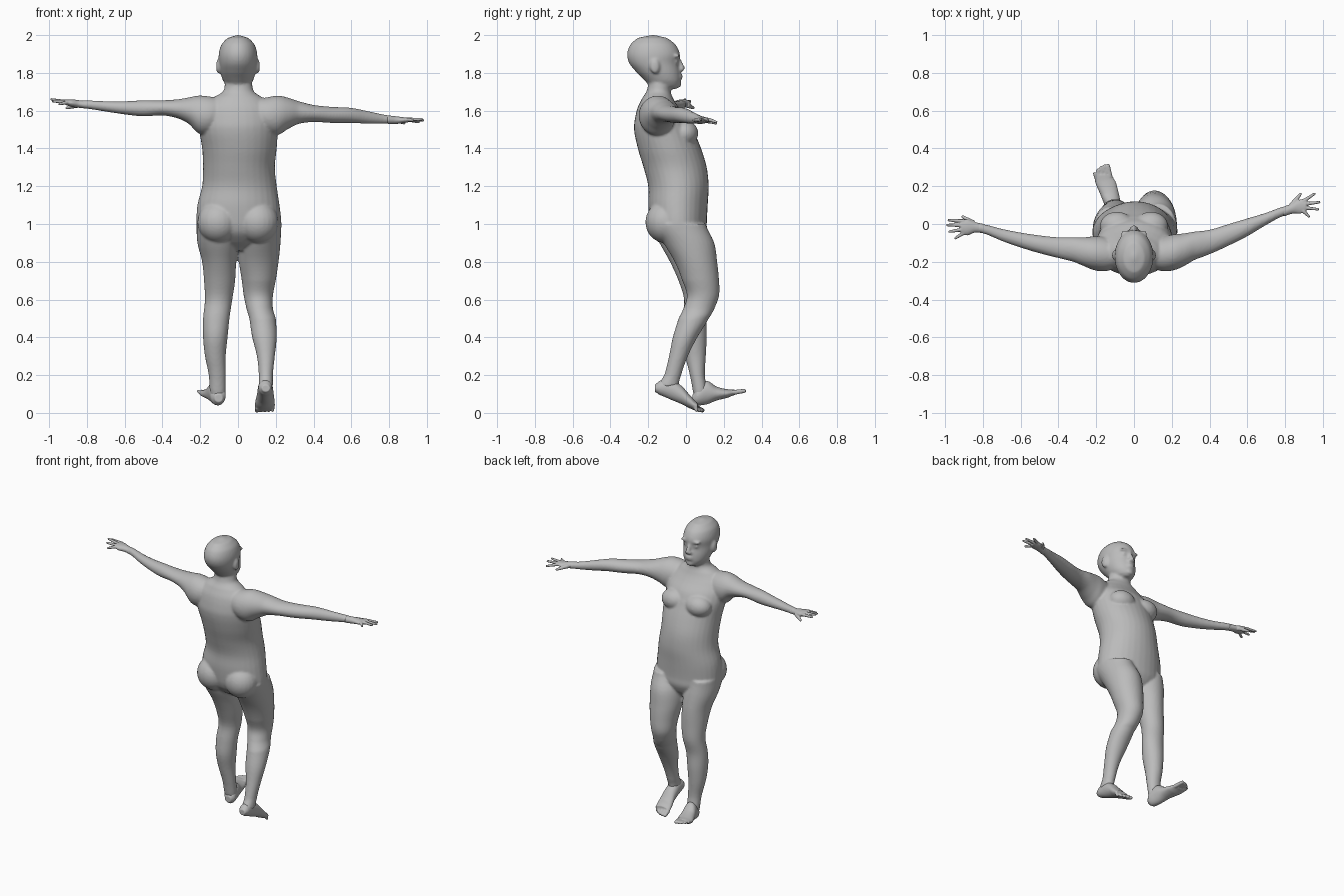
import bpy
import bmesh
import math
from mathutils import Vector, Matrix

CM = 0.01          # part sizes below are in hundredths of a unit
SIDES = 32         # points round each cross-section
STEPS = 4          # rings between two given sections

if "Cube" in bpy.data.objects:
    bpy.data.objects.remove(bpy.data.objects["Cube"], do_unlink=True)

clay = bpy.data.materials.new("grey_clay")
clay.use_nodes = True
clay_colour = (0.5, 0.5, 0.5, 1)
clay.diffuse_color = clay_colour
shader = clay.node_tree.nodes["Principled BSDF"]
shader.inputs["Base Color"].default_value = clay_colour
shader.inputs["Roughness"].default_value = 0.7


def blend(a, b, c, d, t):
    """Smooth curve through b and c."""
    return 0.5 * (2 * b + (c - a) * t + (2 * a - 5 * b + 4 * c - d) * t * t
                  + (3 * b - a - 3 * c + d) * t ** 3)


def loft(bm, axis, rows):
    """Skin oval sections; a row is position, then low/high on the other two axes."""
    others = [i for i in range(3) if i != axis]
    sections = []
    for i in range(len(rows) - 1):
        near = [rows[max(i - 1, 0)], rows[i], rows[i + 1], rows[min(i + 2, len(rows) - 1)]]
        for k in range(STEPS):
            t = k / STEPS
            section = [blend(*values, t) for values in zip(*near)]
            section[0] = rows[i][0] + (rows[i + 1][0] - rows[i][0]) * t
            sections.append(section)
    sections.append(rows[-1])
    rings = []
    for pos, u_low, u_high, v_low, v_high in sections:
        ring = []
        for k in range(SIDES):
            angle = math.tau * k / SIDES
            point = Vector((0, 0, 0))
            point[axis] = pos
            point[others[0]] = (u_low + u_high + (u_high - u_low) * math.cos(angle)) / 2
            point[others[1]] = (v_low + v_high + (v_high - v_low) * math.sin(angle)) / 2
            ring.append(bm.verts.new(point * CM))
        rings.append(ring)
    for a, b in zip(rings, rings[1:]):
        for k in range(SIDES):
            n = (k + 1) % SIDES
            bm.faces.new((a[k], a[n], b[n], b[k]))
    bm.faces.new(rings[0][::-1])
    bm.faces.new(rings[-1])


def ball(bm, centre, radii):
    shape = Matrix.Translation(Vector(centre) * CM) @ Matrix.Diagonal((*[r * CM for r in radii], 1))
    bmesh.ops.create_uvsphere(bm, u_segments=24, v_segments=16, radius=1, matrix=shape)


def digit(bm, start, end, r_start, r_end):
    """Tapered finger or toe with a rounded tip."""
    a, b = Vector(start), Vector(end)
    turn = (b - a).to_track_quat("Z", "Y").to_matrix().to_4x4()
    shape = Matrix.Translation((a + b) / 2 * CM) @ turn
    bmesh.ops.create_cone(bm, cap_ends=True, segments=12, radius1=r_start * CM,
                          radius2=r_end * CM, depth=(b - a).length * CM, matrix=shape)
    ball(bm, end, (r_end,) * 3)


def finish(bm, name, voxel, smoothing):
    """Fuse the overlapping shapes into one smooth skin."""
    bmesh.ops.recalc_face_normals(bm, faces=bm.faces)
    mesh = bpy.data.meshes.new(name)
    bm.to_mesh(mesh)
    bm.free()
    mesh.materials.append(clay)
    obj = bpy.data.objects.new(name, mesh)
    bpy.context.collection.objects.link(obj)
    fuse = obj.modifiers.new("fuse", "REMESH")
    fuse.mode = "VOXEL"
    fuse.voxel_size = voxel
    fuse.use_smooth_shade = True
    soften = obj.modifiers.new("soften", "SMOOTH")
    soften.factor = 0.5
    soften.iterations = smoothing


# Torso and neck, from crotch to skull
body = bmesh.new()
loft(body, 2, [
    (86, -6, 6, -6, 6), (90, -15, 16, -12, 9), (95, -21, 22, -17, 11), (100, -22, 23, -19, 11),
    (110, -21.5, 22, -20, 11.5), (120, -19, 20.5, -20, 12), (130, -18.5, 19.5, -22.5, 11),
    (140, -19, 20.5, -25.5, 8), (150, -20.5, 21, -27.5, 4), (156, -20, 20.5, -27, 1),
    (162, -18, 18, -25.5, -4), (167, -13, 13, -23, -7), (170, -8, 8.5, -21, -8),
    (174, -7, 7.5, -20, -8), (180, -6.5, 6.5, -20, -9)])

# Head
loft(body, 2, [
    (171.5, -3.5, 3.5, -14, -5), (173, -6, 6, -19, -3.5), (176, -8, 8, -22, -2.8),
    (180, -9.3, 9.3, -26, -3), (185, -10, 10, -30, -3.8), (190, -10.2, 10.2, -31.2, -3.2),
    (195, -8.8, 8.8, -29.5, -5.5), (198.5, -5.5, 5.5, -25.5, -10), (200, -1, 1, -19, -16)])

# Arms: the first is raised a little, the second reaches forward
loft(body, 0, [
    (-8, -23, -10, 152, 166), (-15, -25, -7, 148, 167.5), (-21, -24.5, -6.5, 148, 168),
    (-26, -22.5, -7, 153, 167), (-32, -20, -7, 156, 166), (-40, -18, -7, 157.5, 165.5),
    (-50, -15.5, -6, 157, 165.5), (-60, -12.5, -4.5, 158, 165), (-70, -9, -2.5, 159.5, 165),
    (-80, -5, 0, 161, 165.5), (-83, -4.5, 0.5, 161.5, 165.5)])
loft(body, 0, [
    (8, -23, -10, 152, 166), (15, -25, -7, 148, 167), (21, -24.5, -5.5, 147, 168),
    (26, -22.5, -5, 150, 167), (32, -19, -4, 153, 165), (40, -16, -3, 154, 163),
    (50, -11.5, 0, 153.5, 162), (60, -6.5, 3, 153.5, 161.5), (70, -0.5, 6, 153, 159.5),
    (80, 4.5, 9.5, 153, 157.5), (83, 5.5, 10.5, 153, 157)])

# Forward leg, nearly straight
loft(body, 2, [
    (100, -22, -3, -18, 9), (90, -21.5, -0.5, -14, 11), (80, -19, -1, -8.5, 12.5),
    (70, -18, -1.5, -4, 13), (60, -17.5, -3, -1, 13), (50, -18.5, -4.5, -2, 11),
    (40, -18.5, -5.5, -2.5, 11), (30, -17.5, -6.5, -0.5, 10.5), (20, -15.5, -6.5, 2, 10),
    (12, -15, -6.5, 3.5, 11), (7, -14, -7, 4.5, 10)])

# Trailing leg, bent at the knee
loft(body, 2, [
    (100, 3, 23, -18, 10.5), (90, 0.5, 22.5, -12, 15), (80, 0.5, 21.5, -6, 16.5),
    (70, 2, 20, -2, 17.5), (62, 3, 18.5, 0.5, 17.5), (55, 4.5, 18.5, -1.5, 15),
    (50, 6, 20, -4, 12), (40, 7.5, 20.5, -7, 6), (30, 10, 19.5, -9, 1),
    (20, 11, 18.5, -11.5, -2.5), (14, 11, 18.5, -15, -4)])

# Paired soft forms and facial features
for side in (-1, 1):
    ball(body, (side * 10.5, -11, 101), (11, 10.5, 11))      # buttock
    ball(body, (side * 9, -1, 148), (9, 7.5, 7))             # breast
    ball(body, (side * 10.3, -16.5, 183.5), (1.3, 2.6, 4))   # ear
    ball(body, (side * 3.8, -5.6, 186), (1.8, 1.6, 1.1))     # eye
    ball(body, (side * 4, -4.9, 189), (3.2, 1.6, 1))         # brow
    ball(body, (side * 1.3, -2.8, 181.8), (1.2, 1.6, 1))     # nostril
digit(body, (0, -4, 187.5), (0, -2.2, 182.5), 1, 1.6)        # nose
for z in (177.3, 178.8):
    ball(body, (0, -3.3, z), (2.8, 1.6, 0.9))                # lips
ball(body, (0, -4.2, 174), (2.8, 1.8, 1.8))                  # chin
finish(body, "body", 0.008, 4)

# Hands
hand = bmesh.new()
loft(hand, 0, [(-79, -5, 0, 161, 165), (-84, -4.5, 1, 161.5, 165.5),
               (-88, -6, 2.5, 162, 166), (-91.5, -5.5, 2, 163, 166)])
for y, tip in ((1.5, (-98, 2, 165)), (-0.8, (-98.8, -0.5, 166)),
               (-2.8, (-97.5, -4, 165)), (-4.7, (-94.5, -7.5, 163.5))):
    digit(hand, (-90, y, 164.5), tip, 1.1, 0.7)
digit(hand, (-85, 0.5, 163), (-90.5, 3.8, 161.5), 1.5, 0.8)
finish(hand, "raised_hand", 0.004, 2)

hand = bmesh.new()
loft(hand, 0, [(79, 4, 9, 153, 157.5), (84, 5.5, 11, 153, 157),
               (88, 5.5, 13, 153.5, 156.5), (91, 6.5, 13, 154, 156.5)])
for y, tip in ((12, (95.5, 16, 154)), (10.5, (98, 11.5, 155)),
               (8.7, (97.3, 7.8, 155.5)), (7, (92.5, 4, 155))):
    digit(hand, (89.5, y, 155.3), tip, 1.1, 0.7)
digit(hand, (83.5, 10, 155), (88, 15.8, 153.5), 1.5, 0.8)
finish(hand, "reaching_hand", 0.004, 2)

# Feet: the forward one lands on its heel, the other pushes off its toes
foot = bmesh.new()
loft(foot, 1, [(3.5, -12.5, -8, 5.5, 10), (6, -14.5, -6.5, 4, 14), (11, -16, -7, 4.5, 17),
               (16, -18, -8, 6.5, 14), (22, -20.5, -9.5, 8, 12.5), (26, -21, -11.5, 9.5, 12.3)])
for k in range(5):
    digit(foot, (-12.7 - 1.9 * k, 25, 10.8), (-13.8 - 1.8 * k, 30.8 - 0.25 * k * k, 11.6),
          1.4 - 0.1 * k, 1.1 - 0.08 * k)
finish(foot, "forward_foot", 0.005, 3)

foot = bmesh.new()
loft(foot, 1, [(-16.5, 12.5, 17, 11, 15), (-14, 11, 18, 9.5, 17), (-8, 10.5, 18.5, 7, 18),
               (-2, 10, 19, 4.5, 14), (3, 9, 19.5, 2, 8.5), (6, 9, 19.5, 1, 5.5)])
for k in range(5):
    digit(foot, (10.3 + 2 * k, 5, 3), (10 + 2.1 * k, 8.7 - 0.2 * k * k, 1.3),
          1.5 - 0.1 * k, 1.2 - 0.08 * k)
finish(foot, "trailing_foot", 0.005, 3)
